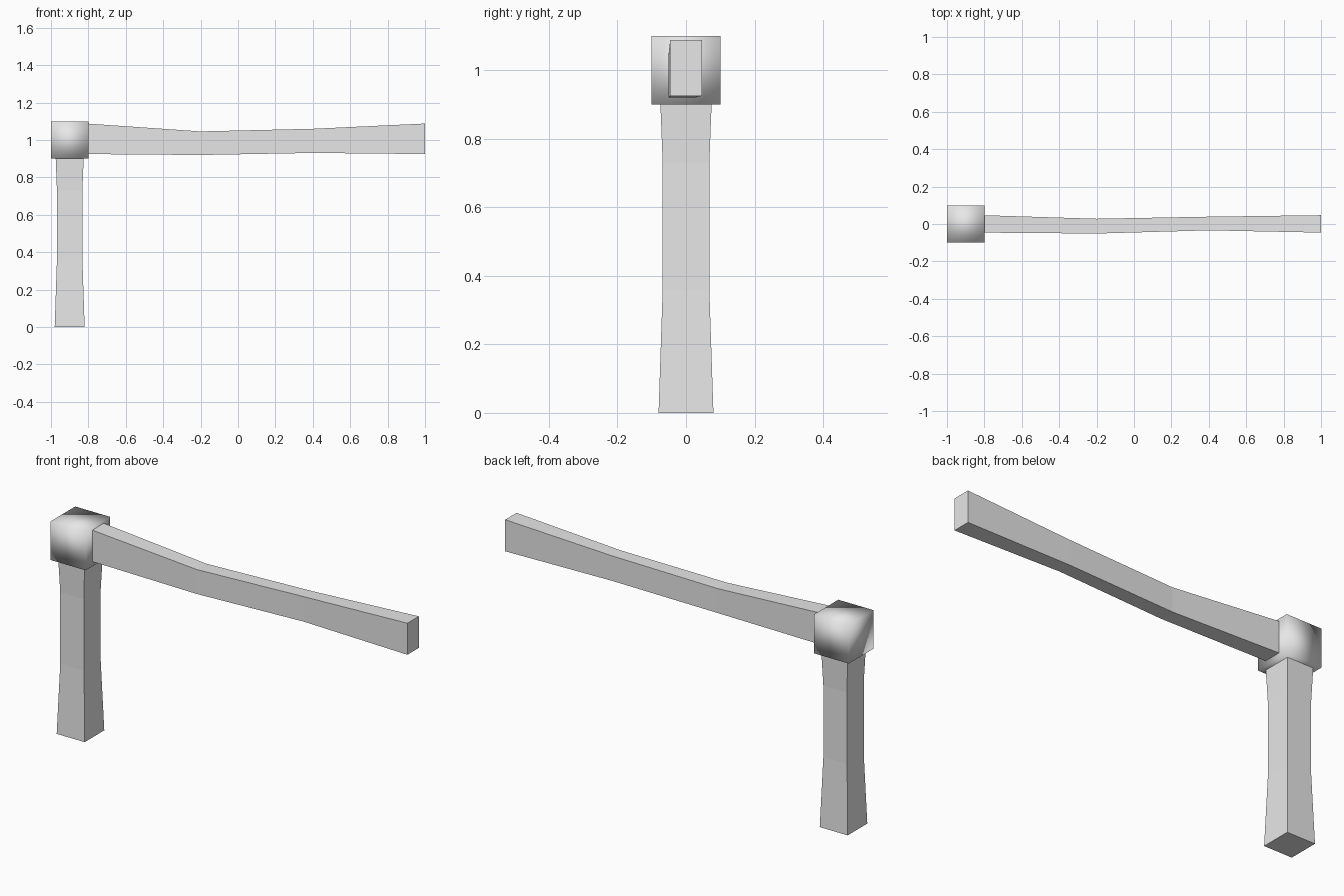
import bpy
import bmesh

default = bpy.data.objects.get("Cube")
if default:
    bpy.data.objects.remove(default, do_unlink=True)

grey = bpy.data.materials.new("light_grey")
grey.use_nodes = True
colour = (0.8, 0.8, 0.8, 1)
grey.diffuse_color = colour
grey.node_tree.nodes["Principled BSDF"].inputs["Base Color"].default_value = colour


def loft(name, rings, smooth=False):
    """Skin a closed prism through four-cornered rings of points."""
    bm = bmesh.new()
    loops = [[bm.verts.new(p) for p in ring] for ring in rings]
    for a, b in zip(loops, loops[1:]):
        for i in range(4):
            j = (i + 1) % 4
            bm.faces.new((a[i], a[j], b[j], b[i]))
    bm.faces.new(loops[0])
    bm.faces.new(loops[-1])
    bmesh.ops.recalc_face_normals(bm, faces=bm.faces)
    for face in bm.faces:
        face.smooth = smooth
    mesh = bpy.data.meshes.new(name)
    bm.to_mesh(mesh)
    bm.free()
    mesh.materials.append(grey)
    obj = bpy.data.objects.new(name, mesh)
    bpy.context.collection.objects.link(obj)
    return obj


def level_ring(x, z, half):
    return [(x + sx * half, sy * half, z)
            for sx, sy in ((-1, -1), (1, -1), (1, 1), (-1, 1))]


def upright_ring(x, y0, y1, z0, z1):
    return [(x, y0, z0), (x, y1, z0), (x, y1, z1), (x, y0, z1)]


POST_X = -0.9

# Square post, waisted in the middle
loft("post", [level_ring(POST_X, z, h) for z, h in
              ((0, 0.08), (0.36, 0.068), (0.73, 0.068), (0.91, 0.075))])

# Block joining post and arm, soft shaded across its corners
loft("joint_block", [level_ring(POST_X, z, 0.1) for z in (0.9, 1.1)], smooth=True)

# Slightly crooked horizontal arm
loft("arm", [upright_ring(*s) for s in (
    (-0.81, -0.046, 0.047, 0.925, 1.088),
    (-0.2, -0.051, 0.028, 0.92, 1.046),
    (0.4, -0.034, 0.039, 0.931, 1.06),
    (1.0, -0.046, 0.047, 0.925, 1.088))])
